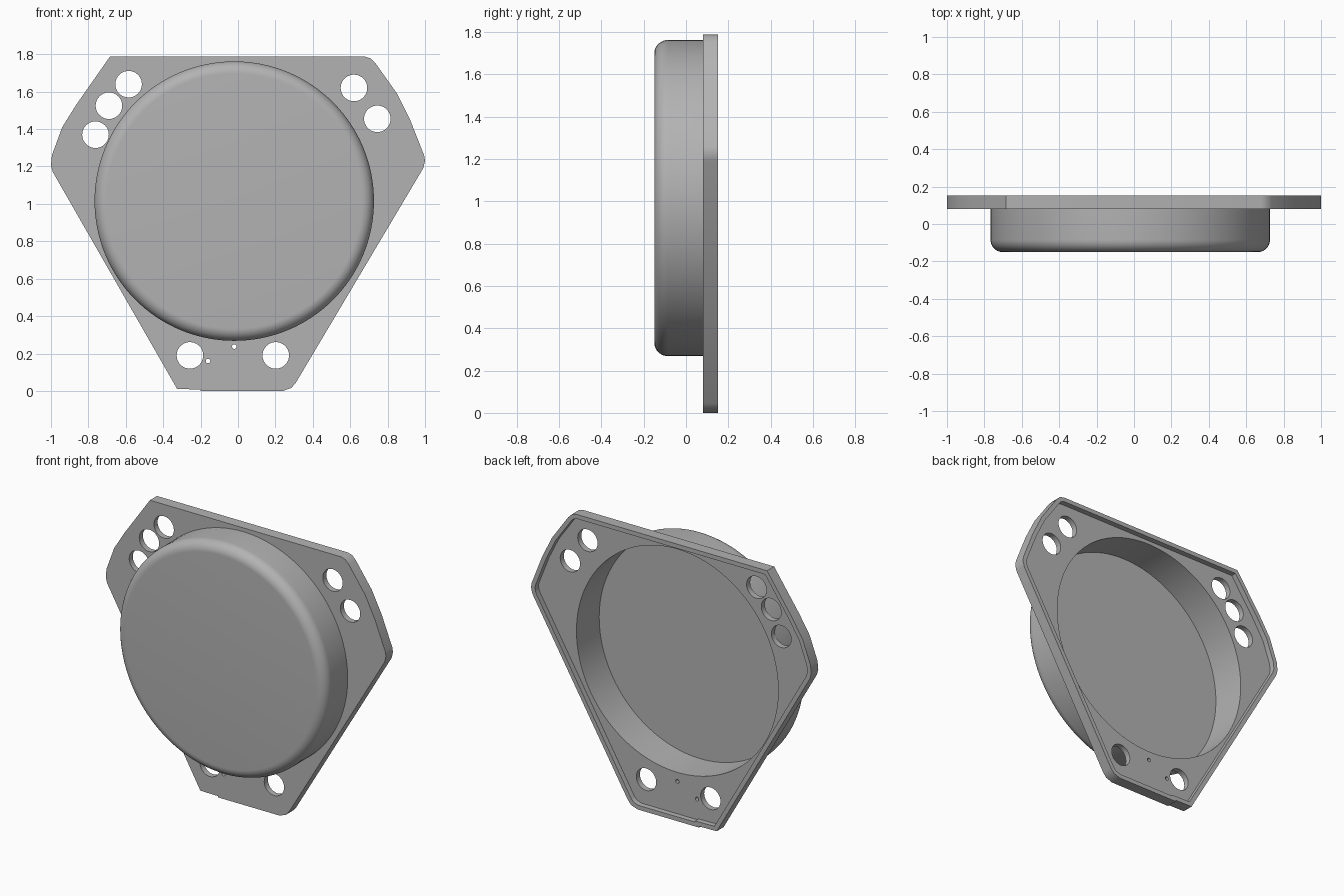
import bpy
import bmesh
from math import pi, sin, cos, radians
from mathutils import Matrix, Vector

if "Cube" in bpy.data.objects:
    bpy.data.objects.remove(bpy.data.objects["Cube"])

FRONT, PLATE_FRONT, BACK = -0.15, 0.08, 0.152
CENTRE = Vector((-0.02, 0, 1.015))
OUTER_R, INNER_R, ROUND = 0.747, 0.72, 0.065
FLOOR = -0.115
SEGMENTS = 128

grey = bpy.data.materials.new("plain grey")
grey.use_nodes = True
colour = (0.45, 0.45, 0.45, 1)
grey.diffuse_color = colour
grey.node_tree.nodes["Principled BSDF"].inputs["Base Color"].default_value = colour


def make_object(name, bm):
    bmesh.ops.recalc_face_normals(bm, faces=bm.faces)
    mesh = bpy.data.meshes.new(name)
    bm.to_mesh(mesh)
    bm.free()
    mesh.materials.append(grey)
    obj = bpy.data.objects.new(name, mesh)
    bpy.context.collection.objects.link(obj)
    return obj


def activate(obj):
    bpy.ops.object.select_all(action='DESELECT')
    obj.select_set(True)
    bpy.context.view_layer.objects.active = obj


# Mounting plate: extruded outline with a raised lip around the back
outline = [(-0.685, 1.787), (0.68, 1.787), (0.71, 1.777), (0.735, 1.752),
           (0.85, 1.59), (0.92, 1.45), (0.995, 1.26), (1.0, 1.23), (0.99, 1.19),
           (0.31, 0.045), (0.285, 0.016), (0.24, 0.0), (-0.2, 0.0),
           (-0.2, 0.008), (-0.325, 0.01), (-0.99, 1.17), (-1.0, 1.205),
           (-0.995, 1.26), (-0.94, 1.41), (-0.865, 1.53)]
bm = bmesh.new()
base = bm.faces.new([bm.verts.new((x, PLATE_FRONT, z)) for x, z in outline])
grown = bmesh.ops.extrude_face_region(bm, geom=[base], use_keep_orig=True)["geom"]
bmesh.ops.translate(bm, vec=(0, BACK - PLATE_FRONT, 0),
                    verts=[v for v in grown if isinstance(v, bmesh.types.BMVert)])
bmesh.ops.recalc_face_normals(bm, faces=bm.faces)
back = max(bm.faces, key=lambda f: f.calc_center_median().y)
bmesh.ops.inset_region(bm, faces=[back], thickness=0.028, use_even_offset=True)
recess = bmesh.ops.extrude_discrete_faces(bm, faces=[back])["faces"][0]
# Drop the recess floor below the lip and close its wall
bmesh.ops.translate(bm, vec=(0, -0.035, 0), verts=recess.verts)
plate = make_object("mounting_plate", bm)

# Through holes: the large opening, the bolt holes and two pin holes
holes = [(CENTRE.x, CENTRE.z, INNER_R),
         (-0.02, 0.237, 0.012), (-0.16, 0.16, 0.012)]
holes += [(x, z, 0.071) for x, z in
          [(-0.585, 1.64), (-0.69, 1.525), (-0.762, 1.37), (0.62, 1.62),
           (0.745, 1.455), (-0.257, 0.19), (0.202, 0.19)]]
bm = bmesh.new()
for x, z, r in holes:
    bmesh.ops.create_cone(bm, cap_ends=True, segments=SEGMENTS if r > 0.5 else 40,
                          radius1=r, radius2=r, depth=0.6,
                          matrix=Matrix.Translation((x, 0.1, z)) @ Matrix.Rotation(pi / 2, 4, 'X'))
cutter = make_object("hole_cutter", bm)
cutter.hide_render = True
activate(plate)
cut = plate.modifiers.new("holes", 'BOOLEAN')
cut.operation = 'DIFFERENCE'
cut.solver = 'EXACT'
cut.use_self = True
cut.object = cutter
bpy.ops.object.modifier_apply(modifier=cut.name)
bpy.data.objects.remove(cutter)

# Round cup: a lathed wall with a rounded front edge and a flat inner floor
profile = [(0, FLOOR), (INNER_R, FLOOR), (INNER_R, PLATE_FRONT), (OUTER_R, PLATE_FRONT)]
for i in range(11):
    a = i / 10 * pi / 2
    profile.append((OUTER_R - ROUND * (1 - cos(a)), FRONT + ROUND * (1 - sin(a))))
profile.append((0, FRONT))
bm = bmesh.new()
points = [bm.verts.new(CENTRE + Vector((r, y, 0))) for r, y in profile]
edges = [bm.edges.new(pair) for pair in zip(points, points[1:])]
bmesh.ops.spin(bm, geom=points + edges, cent=CENTRE, axis=(0, 1, 0),
               angle=2 * pi, steps=SEGMENTS)
bmesh.ops.remove_doubles(bm, verts=bm.verts, dist=0.0001)
cup = make_object("round_cup", bm)

for obj in (plate, cup):
    activate(obj)
    bpy.ops.object.shade_smooth_by_angle(angle=radians(30))
